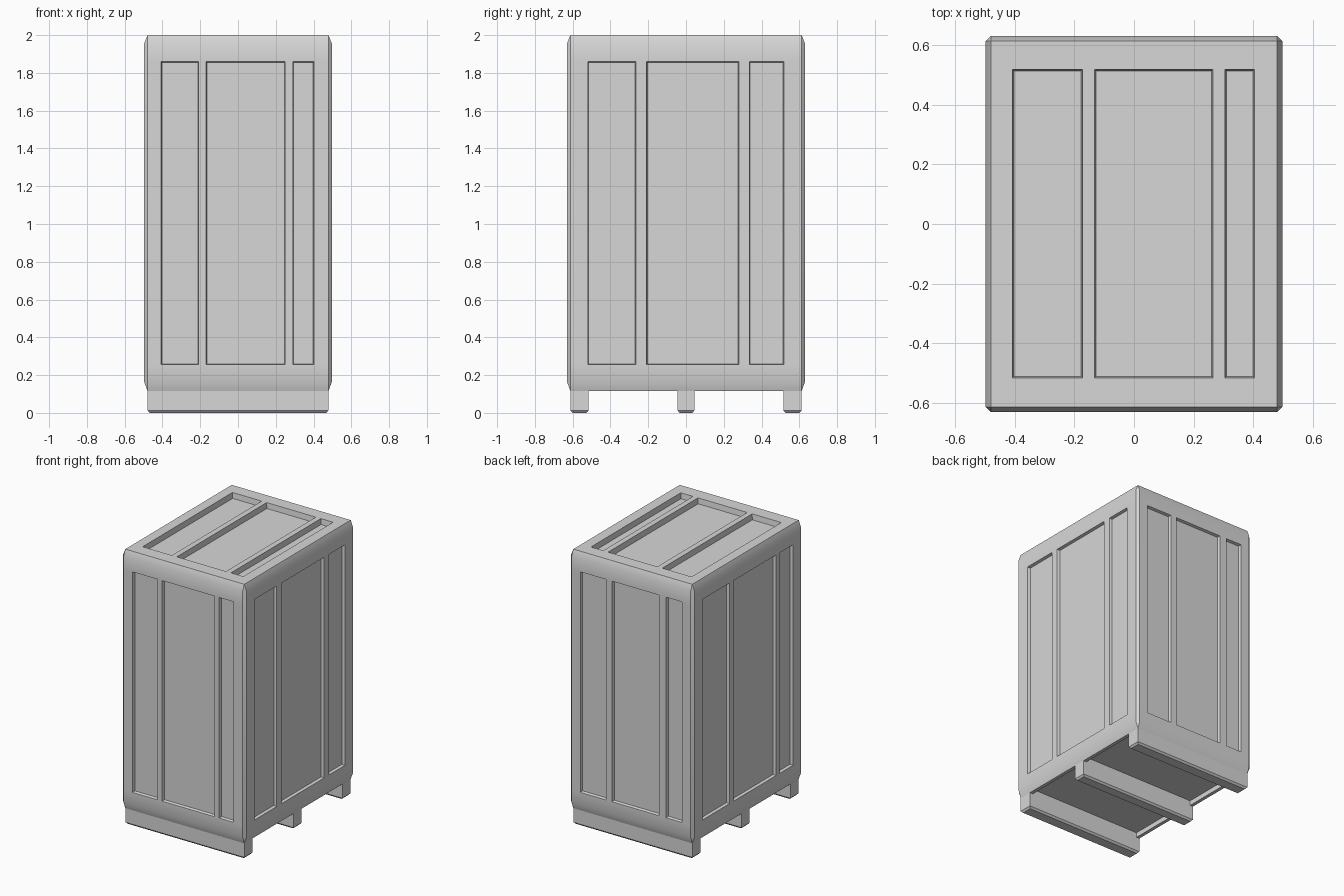
import bpy, bmesh, math
from mathutils import Vector

cube = bpy.data.objects.get("Cube")
if cube:
    bpy.data.objects.remove(cube, do_unlink=True)

HX, HY, TOP = 0.497, 0.63, 2.0      # half sizes and height
CH = 0.018                          # chamfer inset
LOW, BASE, SHOULDER = 0.165, 0.115, 1.955
SIDE_DEPTH, LID_DEPTH = 0.02, 0.04  # panel recesses
DRAFT = 0.005                       # slope of the recess walls
RIM, FLOOR = 0.025, 0.15            # lip around the hollow underside

grey = bpy.data.materials.new("light_grey")
grey.use_nodes = True
colour = (0.68, 0.68, 0.68, 1)
grey.diffuse_color = colour
grey.node_tree.nodes["Principled BSDF"].inputs["Base Color"].default_value = colour


def finish(name, bm):
    bmesh.ops.remove_doubles(bm, verts=bm.verts, dist=0.0005)
    bmesh.ops.recalc_face_normals(bm, faces=bm.faces)
    mesh = bpy.data.meshes.new(name)
    bm.to_mesh(mesh)
    bm.free()
    mesh.materials.append(grey)
    obj = bpy.data.objects.new(name, mesh)
    bpy.context.collection.objects.link(obj)
    bpy.ops.object.select_all(action="DESELECT")
    obj.select_set(True)
    bpy.context.view_layer.objects.active = obj
    bpy.ops.object.shade_smooth_by_angle(angle=math.radians(35))
    return obj


def quad(bm, points):
    bm.faces.new([bm.verts.new(p) for p in points])


def rectangle(u0, u1, v0, v1, inset=0):
    u0, u1, v0, v1 = u0 + inset, u1 - inset, v0 + inset, v1 - inset
    return [(u0, v0), (u1, v0), (u1, v1), (u0, v1)]


def panelled(bm, us, vs, depth, place):
    """Grid face whose odd columns in the middle row are sunk panels."""
    for j in range(len(vs) - 1):
        for i in range(len(us) - 1):
            cell = (us[i], us[i + 1], vs[j], vs[j + 1])
            outer = [place(u, v, 0) for u, v in rectangle(*cell)]
            if j == 1 and i % 2:
                inner = [place(u, v, depth) for u, v in rectangle(*cell, DRAFT)]
                quad(bm, inner)
                for k in range(4):
                    n = (k + 1) % 4
                    quad(bm, [outer[k], outer[n], inner[n], inner[k]])
            else:
                quad(bm, outer)


# Crate body: four panelled sides
body = bmesh.new()
sides = [  # quarter turns, half width, half depth, panel edges
    (0, HX, HY, [-0.408, -0.208, -0.17, 0.25, 0.29, 0.403]),
    (1, HY, HX, [-0.52, -0.265, -0.21, 0.28, 0.335, 0.518]),
    (2, HX, HY, [-0.41, -0.205, -0.155, 0.225, 0.28, 0.41]),
    (3, HY, HX, [-0.52, -0.21, -0.165, 0.325, 0.365, 0.52]),
]
for turn, half, out, cuts in sides:
    c, s = round(math.cos(turn * math.pi / 2)), round(math.sin(turn * math.pi / 2))

    def place(u, v, d, c=c, s=s, out=out):
        y = d - out
        return Vector((u * c - y * s, u * s + y * c, v))

    w = half - CH
    us = [-w] + cuts + [w]
    panelled(body, us, [LOW, 0.255, 1.86, SHOULDER], SIDE_DEPTH, place)
    # sloping strips above and below the side
    for a, b in zip(us, us[1:]):
        quad(body, [place(a, SHOULDER, 0), place(b, SHOULDER, 0),
                    place(b, TOP, CH), place(a, TOP, CH)])
        quad(body, [place(a, BASE, CH), place(b, BASE, CH),
                    place(b, LOW, 0), place(a, LOW, 0)])
    # chamfered corner post, closing to a point at both ends
    (a0, b0), (a1, b1) = [(place(w, v, 0), place(half, v, CH))
                          for v in (LOW, SHOULDER)]
    quad(body, [a0, b0, b1, a1])
    quad(body, [a1, b1, place(w, TOP, CH)])
    quad(body, [b0, a0, place(w, BASE, CH)])

# Panelled lid
tx, ty = HX - CH, HY - CH
panelled(body, [-tx, -0.407, -0.172, -0.132, 0.264, 0.304, 0.403, tx],
         [-ty, -0.515, 0.518, ty], LID_DEPTH, lambda u, v, d: Vector((u, v, TOP - d)))

# Hollow underside inside a narrow lip
rings = [[Vector((u, v, z)) for u, v in rectangle(-tx, tx, -ty, ty, inset)]
         for inset, z in ((0, BASE), (RIM, BASE), (RIM, FLOOR))]
for low, high in zip(rings, rings[1:]):
    for k in range(4):
        n = (k + 1) % 4
        quad(body, [low[k], low[n], high[n], high[k]])
quad(body, rings[-1])
finish("crate_body", body)

# Three skids with chamfered lower edges
for name, y0, y1 in (("front_skid", -ty, -0.515), ("middle_skid", -0.045, 0.045),
                     ("back_skid", 0.515, ty)):
    bm = bmesh.new()
    rings = [[bm.verts.new((u, v, z)) for u, v in rectangle(-tx, tx, y0, y1, inset)]
             for inset, z in ((0.012, 0), (0, 0.013), (0, BASE))]
    bm.faces.new(rings[0])
    for low, high in zip(rings, rings[1:]):
        for k in range(4):
            n = (k + 1) % 4
            bm.faces.new((low[k], low[n], high[n], high[k]))
    # narrower tenon up to the floor of the hollow
    top = rings[-1]
    tenon = [bm.verts.new((max(-tx + RIM, min(tx - RIM, p.co.x)), p.co.y, FLOOR))
             for p in top]
    for k in range(4):
        n = (k + 1) % 4
        bm.faces.new((top[k], top[n], tenon[n], tenon[k]))
    bm.faces.new(tenon)
    finish(name, bm)
